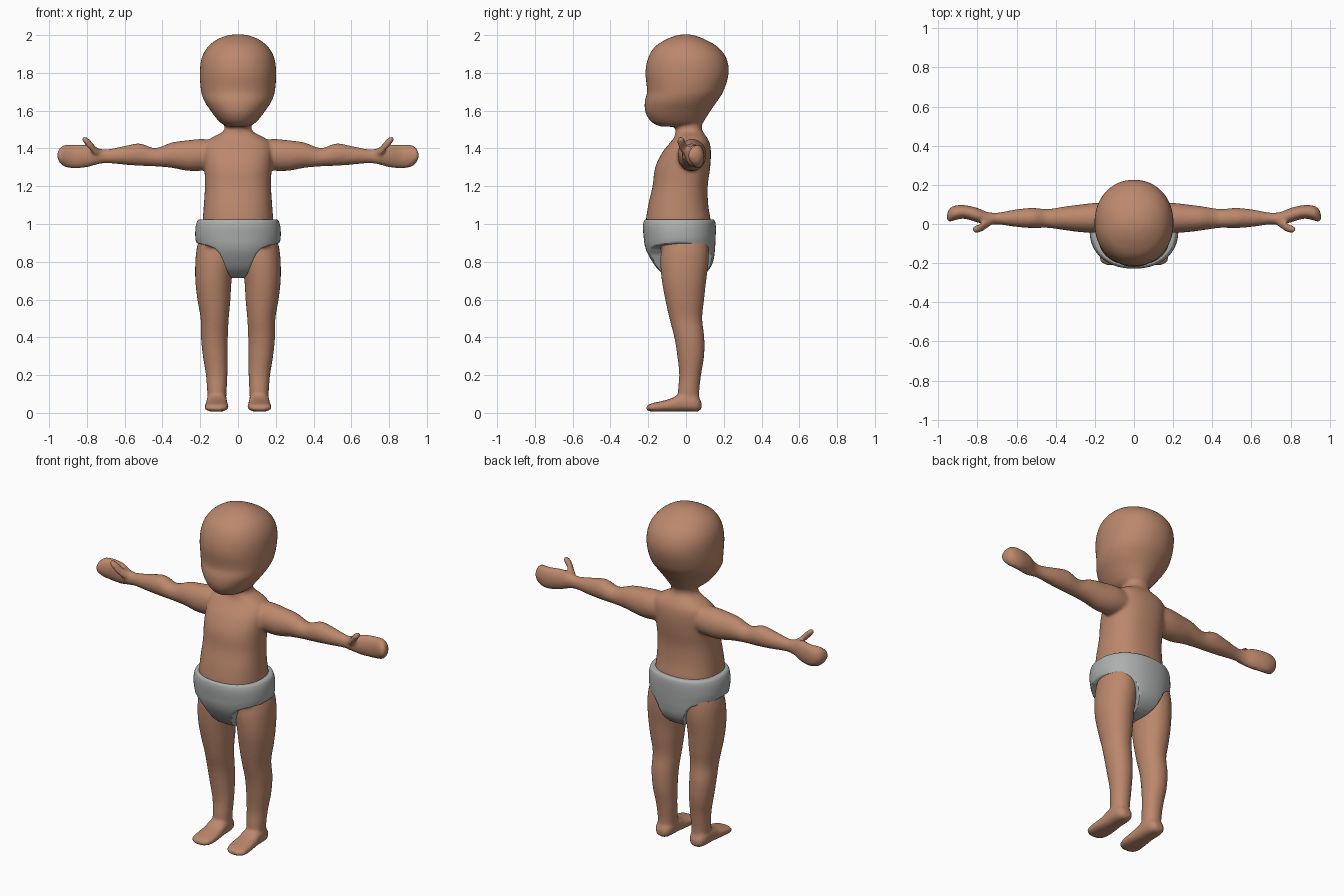
import bpy, bmesh, math


def material(name, color):
    m = bpy.data.materials.new(name)
    m.diffuse_color = (*color, 1)
    return m


SKIN = material("warm skin", (0.50, 0.245, 0.15))
CLOTH = material("grey cloth", (0.42, 0.43, 0.43))


def spline(p0, p1, p2, p3, f):
    """Smooth interpolation between the two middle stations."""
    out = []
    for i, (a, b, c, d) in enumerate(zip(p0, p1, p2, p3)):
        dt = p2[0] - p1[0]
        m1 = (c - a) / ((p2[0] - p0[0]) or dt) * dt
        m2 = (d - b) / ((p3[0] - p1[0]) or dt) * dt
        out.append((2*f**3 - 3*f**2 + 1)*b + (f**3 - 2*f**2 + f)*m1
                   + (3*f**2 - 2*f**3)*c + (f**3 - f**2)*m2)
    return out


def loft(bm, stations, axis, side=1, power=2.0, steps=4, sides=32, limit=None):
    """Skin rings given as (position, low a, high a, low b, high b)."""
    n = len(stations)
    rows = []
    for i in range(n - 1):
        quad = [stations[max(0, min(n - 1, i + k))] for k in (-1, 0, 1, 2)]
        rows += [spline(*quad, s / steps) for s in range(steps)]
    rows.append(stations[-1])
    rings = []
    for t, a0, a1, b0, b1 in rows:
        ring = []
        for k in range(sides):
            ang = 2 * math.pi * k / sides
            c, s = math.cos(ang), math.sin(ang)
            a = (a0 + a1) / 2 + (a1 - a0) / 2 * math.copysign(abs(c) ** (2 / power), c)
            b = (b0 + b1) / 2 + (b1 - b0) / 2 * math.copysign(abs(s) ** (2 / power), s)
            if limit:
                w = limit(t)
                a = max(-w, min(w, a))
            x, y, z = {"x": (t, a, b), "y": (a, t, b), "z": (a, b, t)}[axis]
            ring.append(bm.verts.new((x * side, y, z)))
        rings.append(ring)
    faces = [bm.faces.new(rings[0]), bm.faces.new(rings[-1])]
    for r, q in zip(rings, rings[1:]):
        for k in range(sides):
            j = (k + 1) % sides
            faces.append(bm.faces.new((r[k], r[j], q[j], q[k])))
    bmesh.ops.recalc_face_normals(bm, faces=faces)


def finish(bm, name, mat):
    me = bpy.data.meshes.new(name)
    bm.to_mesh(me)
    bm.free()
    me.materials.append(mat)
    ob = bpy.data.objects.new(name, me)
    bpy.context.collection.objects.link(ob)
    bpy.ops.object.select_all(action="DESELECT")
    ob.select_set(True)
    bpy.context.view_layer.objects.active = ob
    return ob


head = [(1.515, -.05, .05, -.13, .06), (1.53, -.085, .085, -.17, .085),
        (1.56, -.115, .115, -.2, .105), (1.60, -.145, .145, -.217, .13),
        (1.65, -.178, .178, -.218, .165), (1.70, -.195, .195, -.206, .197),
        (1.80, -.202, .202, -.215, .226), (1.88, -.192, .192, -.2, .213),
        (1.94, -.158, .158, -.163, .165), (1.98, -.105, .105, -.1, .095),
        (2.0, -.05, .05, -.045, .04), (2.004, -.012, .012, -.012, .01)]
torso = [(.88, -.19, .19, -.19, .12), (1.0, -.188, .188, -.212, .132),
         (1.1, -.181, .181, -.2, .118), (1.2, -.175, .175, -.177, .115),
         (1.3, -.178, .178, -.163, .128), (1.38, -.182, .182, -.125, .132),
         (1.43, -.172, .172, -.085, .125), (1.46, -.135, .135, -.062, .11),
         (1.485, -.085, .085, -.056, .092), (1.51, -.07, .07, -.056, .083),
         (1.57, -.075, .075, -.06, .09)]
arm = [(.08, -.04, .1, 1.3, 1.44), (.19, -.045, .108, 1.282, 1.45),
       (.27, -.042, .1, 1.282, 1.443), (.35, -.032, .09, 1.297, 1.432),
       (.44, -.02, .077, 1.305, 1.402), (.52, -.021, .082, 1.308, 1.427),
       (.60, -.015, .075, 1.314, 1.413), (.70, -.002, .058, 1.322, 1.395),
       (.75, -.004, .062, 1.314, 1.404), (.80, .008, .082, 1.3, 1.42),
       (.87, .027, .097, 1.294, 1.42), (.92, .018, .093, 1.304, 1.418),
       (.945, .01, .077, 1.325, 1.4), (.956, .02, .05, 1.35, 1.375)]
thumb = [(.72, .005, .045, 1.345, 1.39), (.755, -.025, .025, 1.362, 1.412),
         (.785, -.043, .002, 1.395, 1.447), (.81, -.046, -.008, 1.422, 1.463),
         (.826, -.036, -.016, 1.44, 1.462)]
leg = [(.03, .066, .155, -.03, .078), (.1, .061, .162, -.043, .07),
       (.2, .056, .17, -.036, .08), (.3, .055, .186, -.046, .096),
       (.4, .054, .196, -.062, .097), (.5, .049, .198, -.088, .086),
       (.6, .04, .215, -.11, .096), (.7, .034, .226, -.128, .107),
       (.8, .02, .226, -.136, .12), (.88, .01, .217, -.13, .12),
       (.96, .01, .19, -.12, .11)]
foot = [(-.21, .085, .145, .014, .034), (-.19, .06, .172, .008, .048),
        (-.14, .05, .177, .006, .06), (-.08, .053, .172, .006, .076),
        (-.03, .057, .168, .006, .1), (.03, .06, .166, .006, .1),
        (.065, .07, .156, .008, .085), (.082, .09, .136, .02, .055)]

# Skin: head, torso and limbs blended into one smooth body
bm = bmesh.new()
loft(bm, head, "z", power=2.1, sides=48)
loft(bm, torso, "z", power=2.3, sides=48)
for s in (1, -1):
    loft(bm, arm, "x", s)
    loft(bm, thumb, "x", s, sides=20)
    loft(bm, leg, "z", s, power=2.1)
    loft(bm, foot, "y", s, power=2.5)
body = finish(bm, "body", SKIN)
mod = body.modifiers.new("blend", "REMESH")
mod.mode, mod.voxel_size, mod.use_smooth_shade = "VOXEL", 0.009, True
mod = body.modifiers.new("soften", "SMOOTH")
mod.factor, mod.iterations = 0.5, 6
for m in ("blend", "soften"):
    bpy.ops.object.modifier_apply(modifier=m)
bpy.ops.object.shade_smooth()

# Diaper: belt band narrowing into the crotch between the leg openings
widths = [(.70, .02), (.715, .035), (.74, .052), (.80, .077), (.84, .095),
          (.87, .122), (.885, .16), (.893, .2), (.905, .24), (1.1, .24)]


def opening(z):
    for (z0, w0), (z1, w1) in zip(widths, widths[1:]):
        if z <= z1:
            return w0 + (w1 - w0) * max(0, (z - z0) / (z1 - z0))
    return widths[-1][1]


diaper = [(.715, -.1, .1, -.075, .06), (.73, -.14, .14, -.11, .09),
          (.76, -.175, .175, -.148, .122), (.80, -.2, .2, -.178, .143),
          (.85, -.212, .212, -.206, .152), (.89, -.219, .219, -.219, .155),
          (.93, -.226, .226, -.224, .157), (.98, -.225, .225, -.228, .158),
          (1.01, -.218, .218, -.225, .155), (1.023, -.208, .208, -.217, .147),
          (1.025, -.196, .196, -.206, .136)]
bm = bmesh.new()
loft(bm, diaper, "z", power=2.2, steps=6, sides=96, limit=opening)
finish(bm, "diaper", CLOTH)
bpy.ops.object.shade_smooth_by_angle(angle=math.radians(50))
